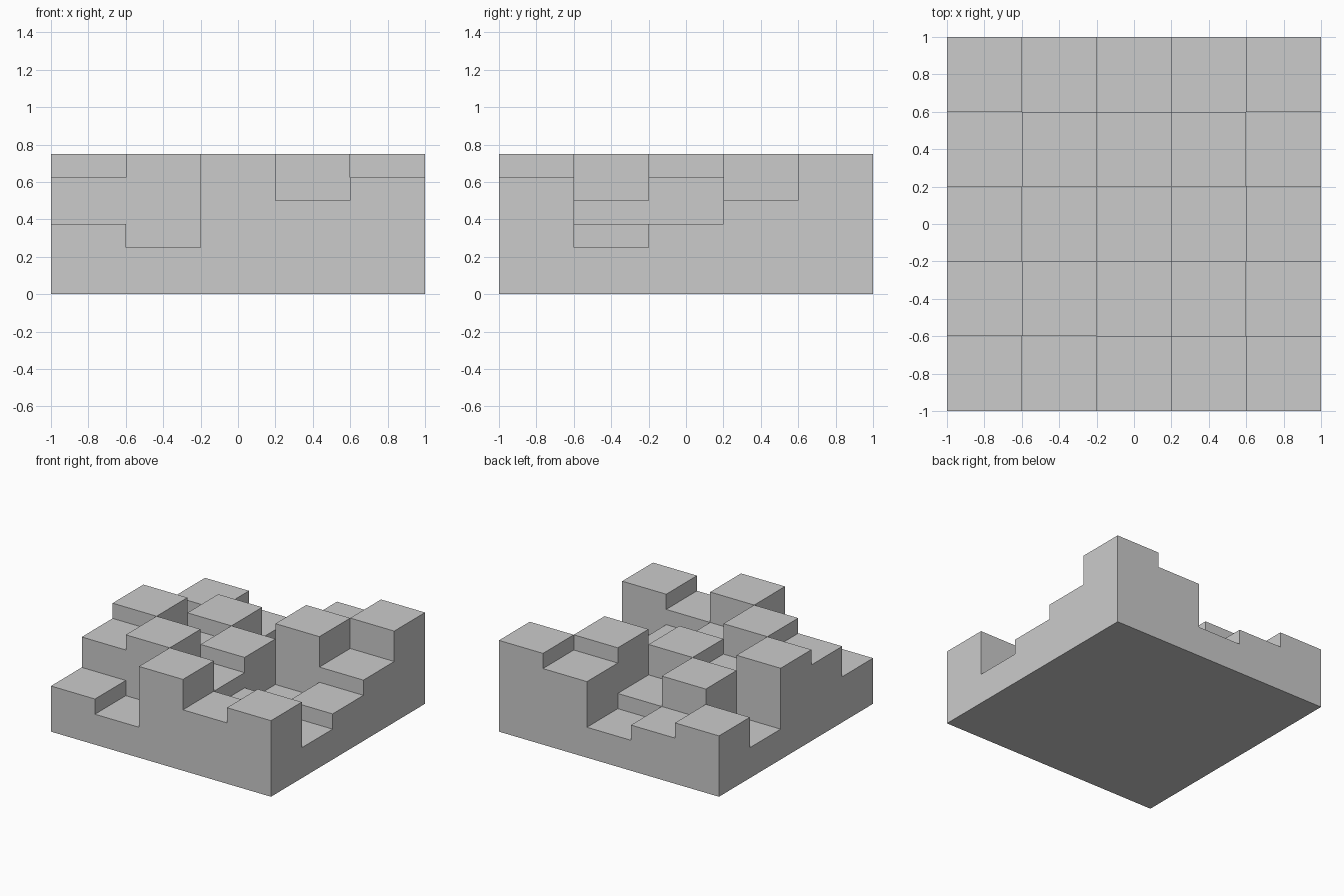
import bpy, bmesh

if "Cube" in bpy.data.objects:
    bpy.data.objects.remove(bpy.data.objects["Cube"])

CELL, STEP, N = 0.4, 0.125, 5

# Block heights in steps: rows from front (-y) to back, columns from left to right
HEIGHTS = ["32645",
           "56432",
           "64523",
           "25364",
           "43256"]


def height(i, j):
    inside = 0 <= i < N and 0 <= j < N
    return int(HEIGHTS[j][i]) * STEP if inside else 0.0


bm = bmesh.new()


def quad(*pts):
    bm.faces.new([bm.verts.new(p) for p in pts])


for j in range(N):
    for i in range(N):
        x0, y0 = i * CELL - 1, j * CELL - 1
        x1, y1 = x0 + CELL, y0 + CELL
        h = height(i, j)
        # Block top and underside
        quad((x0, y0, h), (x1, y0, h), (x1, y1, h), (x0, y1, h))
        quad((x0, y1, 0), (x1, y1, 0), (x1, y0, 0), (x0, y0, 0))
        # Walls down to each lower neighbour
        sides = [((x0, y0), (x1, y0), 0, -1), ((x1, y0), (x1, y1), 1, 0),
                 ((x1, y1), (x0, y1), 0, 1), ((x0, y1), (x0, y0), -1, 0)]
        for a, b, di, dj in sides:
            low = height(i + di, j + dj)
            if low < h:
                quad((*a, low), (*b, low), (*b, h), (*a, h))

bmesh.ops.remove_doubles(bm, verts=bm.verts, dist=1e-4)

# Stepped block terrain as one shell
mesh = bpy.data.meshes.new("stepped_blocks")
bm.to_mesh(mesh)
bm.free()
bpy.context.collection.objects.link(bpy.data.objects.new("stepped_blocks", mesh))
